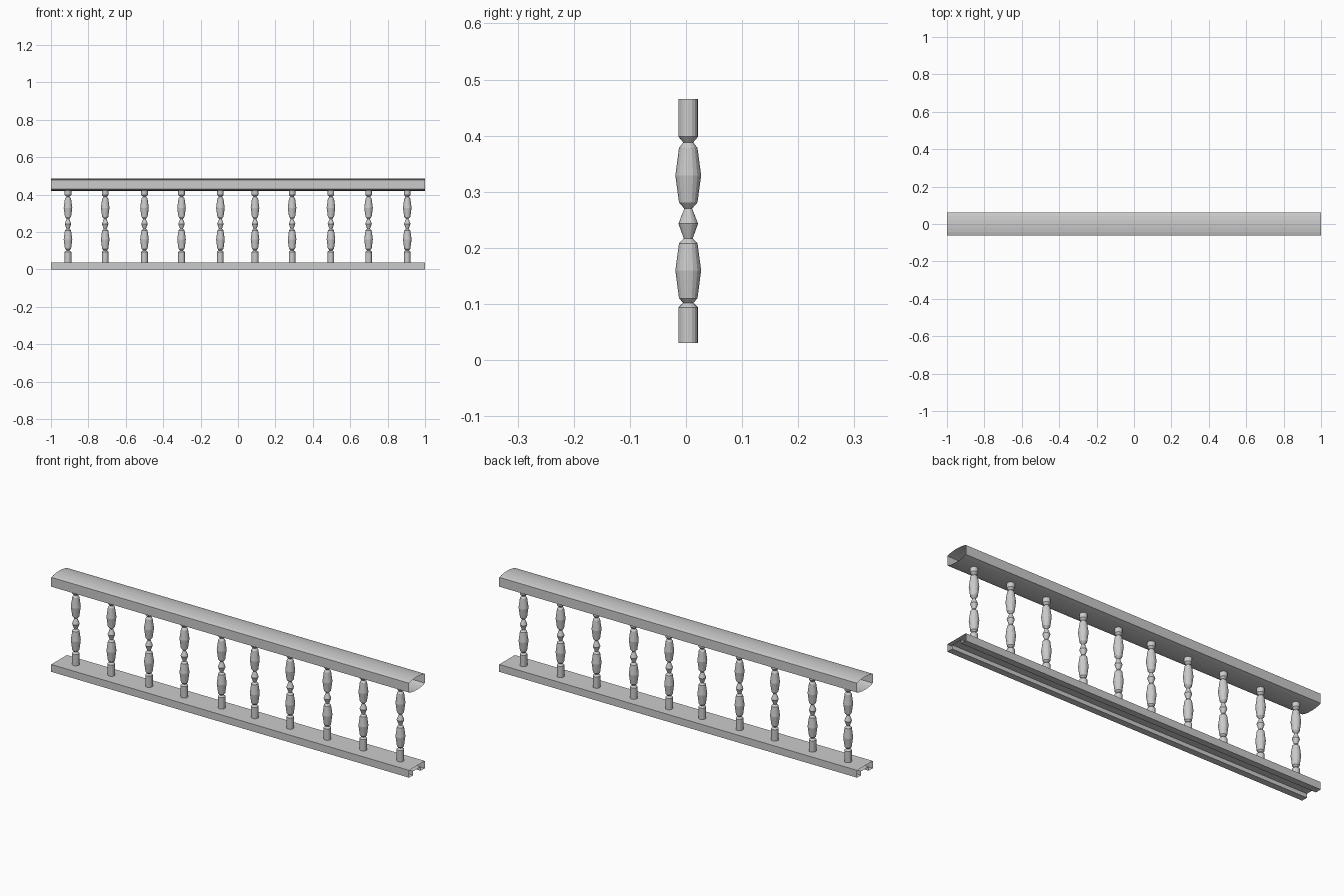
import bpy
import bmesh
import math

if "Cube" in bpy.data.objects:
    bpy.data.objects.remove(bpy.data.objects["Cube"])


def finish(bm, name):
    bmesh.ops.recalc_face_normals(bm, faces=bm.faces[:])
    mesh = bpy.data.meshes.new(name)
    bm.to_mesh(mesh)
    bm.free()
    obj = bpy.data.objects.new(name, mesh)
    bpy.context.collection.objects.link(obj)
    return obj


def rail(name, half):
    """Open-ended tube along x; half = (y, z) points, mirrored in y."""
    profile = half + [(-y, z) for y, z in reversed(half) if y > 0]
    bm = bmesh.new()
    rings = [[bm.verts.new((x, y, z)) for y, z in profile] for x in (-1, 1)]
    n = len(profile)
    for i in range(n):
        j = (i + 1) % n
        bm.faces.new((rings[0][i], rings[0][j], rings[1][j], rings[1][i]))
    return finish(bm, name)


# Handrail: flat sides with a gently crowned top and underside
rail("handrail", [(0, 0.42), (0.022, 0.421), (0.044, 0.424), (0.0625, 0.43),
                  (0.0625, 0.477), (0.044, 0.482), (0.022, 0.485), (0, 0.486)])

# Bottom rail: flat top and sides, grooved underneath
rail("bottom_rail", [(0.03, 0.02), (0.03, 0), (0.0625, 0), (0.0625, 0.037)])

# Turned baluster profile (radius, z)
SPINDLE = [(0.0175, 0.03), (0.0175, 0.094), (0.009, 0.102), (0.0165, 0.11),
           (0.023, 0.16), (0.0165, 0.208), (0.008, 0.217), (0.0175, 0.243),
           (0.007, 0.27), (0.0165, 0.281), (0.023, 0.329), (0.0165, 0.378),
           (0.009, 0.388), (0.0175, 0.398), (0.0175, 0.465)]
SIDES = 16

bm = bmesh.new()
rings = []
for r, z in SPINDLE:
    rings.append([bm.verts.new((r * math.cos(2 * math.pi * k / SIDES),
                                r * math.sin(2 * math.pi * k / SIDES), z))
                  for k in range(SIDES)])
for a, b in zip(rings, rings[1:]):
    for k in range(SIDES):
        m = (k + 1) % SIDES
        bm.faces.new((a[k], a[m], b[m], b[k]))
first = finish(bm, "baluster_1")

# Row of ten balusters sharing the same mesh
XS = [-0.909, -0.71, -0.5, -0.302, -0.094, 0.091, 0.289, 0.497, 0.698, 0.905]
for i, x in enumerate(XS):
    obj = first if i == 0 else first.copy()
    if i:
        obj.name = f"baluster_{i + 1}"
        bpy.context.collection.objects.link(obj)
    obj.location = (x, 0.004, 0)
